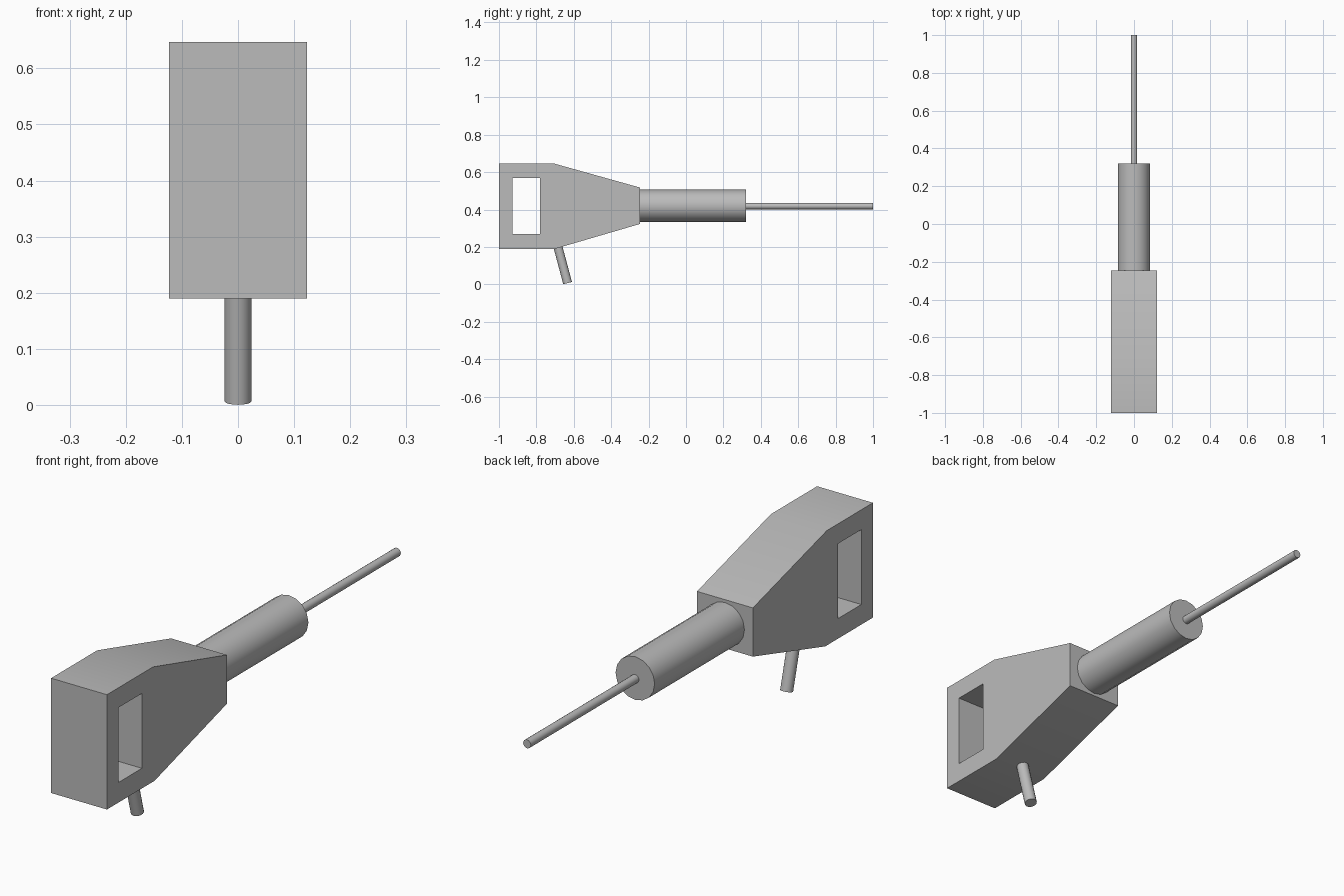
import bpy
import math
from mathutils import Vector

cube = bpy.data.objects.get("Cube")
if cube:
    bpy.data.objects.remove(cube, do_unlink=True)

grey = bpy.data.materials.new("plain grey")
grey.use_nodes = True
color = (0.5, 0.5, 0.5, 1.0)
grey.diffuse_color = color
grey.node_tree.nodes["Principled BSDF"].inputs["Base Color"].default_value = color


def finish(obj, name):
    obj.name = name
    obj.data.materials.clear()
    obj.data.materials.append(grey)
    bpy.ops.object.select_all(action="DESELECT")
    obj.select_set(True)
    bpy.context.view_layer.objects.active = obj
    bpy.ops.object.shade_smooth_by_angle(angle=math.radians(30))


def rod(name, start, end, radius, sides=16):
    """Capped cylinder running from start to end."""
    a, b = Vector(start), Vector(end)
    bpy.ops.mesh.primitive_cylinder_add(vertices=sides, radius=radius,
                                        depth=(b - a).length, location=(a + b) / 2)
    obj = bpy.context.object
    obj.rotation_euler = (b - a).to_track_quat("Z", "Y").to_euler()
    finish(obj, name)


def plate(name, outlines, half_width):
    """Side outlines in (y, z), inner ones being holes, extruded across x."""
    curve = bpy.data.curves.new(name, "CURVE")
    curve.dimensions = "2D"
    curve.fill_mode = "BOTH"
    curve.extrude = half_width
    for outline in outlines:
        spline = curve.splines.new("POLY")
        spline.points.add(len(outline) - 1)
        for point, (y, z) in zip(spline.points, outline):
            point.co = (y, z, 0, 1)
        spline.use_cyclic_u = True
    obj = bpy.data.objects.new(name, curve)
    bpy.context.collection.objects.link(obj)
    obj.rotation_euler = (math.pi / 2, 0, math.pi / 2)
    bpy.ops.object.select_all(action="DESELECT")
    obj.select_set(True)
    bpy.context.view_layer.objects.active = obj
    bpy.ops.object.convert(target="MESH")
    obj = bpy.context.object
    # Weld the caps to the walls
    bpy.ops.object.mode_set(mode="EDIT")
    bpy.ops.mesh.select_all(action="SELECT")
    bpy.ops.mesh.remove_doubles(threshold=0.0005)
    bpy.ops.mesh.normals_make_consistent(inside=False)
    bpy.ops.object.mode_set(mode="OBJECT")
    finish(obj, name)


# Tapered housing with a grip opening through its sides
housing = [(-1, 0.19), (-0.7, 0.19), (-0.245, 0.323), (-0.245, 0.517),
           (-0.71, 0.647), (-1, 0.647)]
opening = [(-0.927, 0.27), (-0.927, 0.568), (-0.78, 0.568), (-0.78, 0.27)]
plate("housing", [housing, opening], 0.123)

# Barrel, thin shaft and slanted lower peg
rod("barrel", (0, -0.26, 0.42), (0, 0.32, 0.42), 0.086)
rod("shaft", (0, 0.3, 0.418), (0, 1, 0.418), 0.017)
rod("lower_peg", (0, -0.694, 0.235), (0, -0.633, 0.0065), 0.024)
